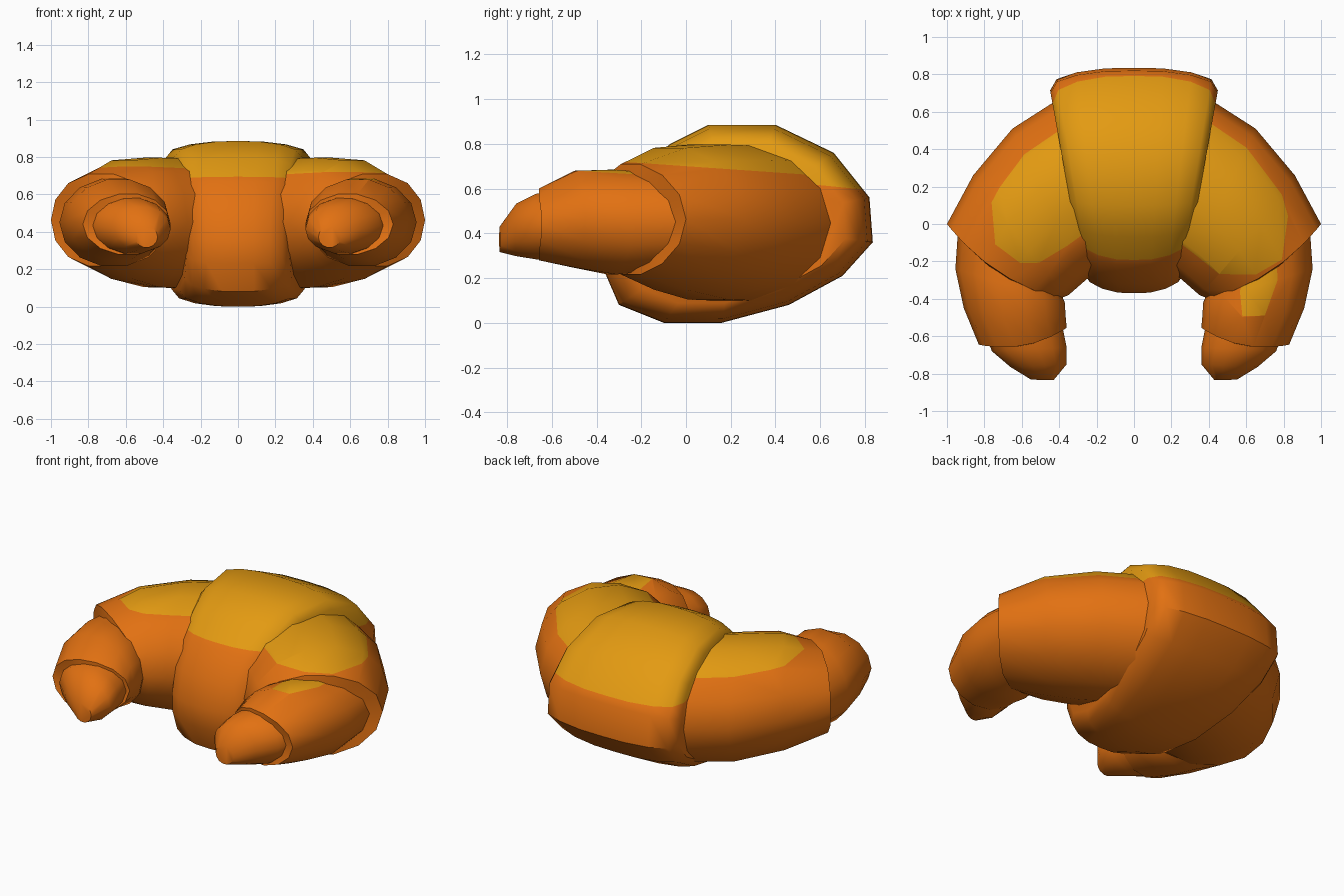
import bpy, bmesh, math
from mathutils import Vector

if "Cube" in bpy.data.objects:
    bpy.data.objects.remove(bpy.data.objects["Cube"])


def material(name, rgb):
    m = bpy.data.materials.new(name)
    m.diffuse_color = (*rgb, 1)
    m.use_nodes = True
    m.node_tree.nodes["Principled BSDF"].inputs["Base Color"].default_value = m.diffuse_color
    return m


CRUST = material("orange crust", (0.76, 0.165, 0.006))
GOLD = material("golden top", (0.77, 0.325, 0.006))


def loft(name, rings, gold=None):
    """Skin a list of point rings, cap both ends, colour above a sloping plane (z0, y slope)."""
    bm = bmesh.new()
    loops = [[bm.verts.new(p) for p in r] for r in rings]
    n = len(loops[0])
    for a, b in zip(loops, loops[1:]):
        for i in range(n):
            j = (i + 1) % n
            bm.faces.new((a[i], a[j], b[j], b[i]))
    bm.faces.new(loops[0])
    bm.faces.new(loops[-1])
    bmesh.ops.recalc_face_normals(bm, faces=bm.faces[:])
    if gold:
        z0, slope = gold
        normal = Vector((0, -slope, 1))
        origin = Vector((0, 0, z0))
        bmesh.ops.bisect_plane(bm, geom=bm.verts[:] + bm.edges[:] + bm.faces[:],
                               plane_co=origin, plane_no=normal)
        for f in bm.faces:
            f.material_index = int((f.calc_center_median() - origin).dot(normal) > 0)
    for f in bm.faces:
        f.smooth = True
    mesh = bpy.data.meshes.new(name)
    bm.to_mesh(mesh)
    bm.free()
    mesh.materials.append(CRUST)
    mesh.materials.append(GOLD)
    mesh.set_sharp_from_angle(angle=math.radians(42))
    ob = bpy.data.objects.new(name, mesh)
    bpy.context.collection.objects.link(ob)
    return ob


def ring(side, outer, inner, zlo, zhi, bulge=0.0, sides=14):
    """Upright oval from an outer to an inner point; bulge bows it forward."""
    o, i = Vector(outer), Vector(inner)
    c, h = (o + i) / 2, (o - i) / 2
    fwd = Vector((h.y, -h.x)).normalized()
    zc, rz = (zlo + zhi) / 2, (zhi - zlo) / 2
    pts = []
    for k in range(sides):
        a = 2 * math.pi * k / sides
        p = c + h * math.cos(a) + fwd * bulge * math.sin(a) ** 2
        pts.append((side * p.x, p.y, zc + rz * math.sin(a)))
    return pts


# Middle roll: side profile (y, z) swept across, wider at the back
profile = [(-0.365, 0.23), (-0.30, 0.08), (-0.10, 0.0), (0.16, 0.0), (0.46, 0.08),
           (0.70, 0.21), (0.835, 0.36), (0.82, 0.56), (0.66, 0.76), (0.40, 0.885),
           (0.10, 0.885), (-0.07, 0.80), (-0.22, 0.67), (-0.32, 0.52), (-0.37, 0.36)]
half = [(0, 1), (0.33, 0.995), (0.66, 0.96), (0.9, 0.9), (1.0, 0.8)]
stations = [(-t, s) for t, s in half[:0:-1]] + half
rings = []
for t, s in stations:
    r = []
    for y, z in profile:
        yy = 0.23 + (y - 0.23) * s
        r.append((t * (0.32 + 0.18 * yy), yy, 0.44 + (z - 0.44) * s))
    rings.append(r)
loft("middle_roll", rings, (0.675, -0.10))

# Shoulder, arm and tip rolls: (outer, inner, bottom, top, bulge)
shoulder = [((0.40, 0.67), (0.20, -0.25), 0.09, 0.80, 0),
            ((0.65, 0.51), (0.27, -0.31), 0.095, 0.805, 0),
            ((0.86, 0.26), (0.35, -0.38), 0.14, 0.79, 0.02),
            ((1.00, 0.00), (0.40, -0.40), 0.21, 0.715, 0.06),
            ((0.90, -0.08), (0.45, -0.38), 0.28, 0.62, 0.06)]
arm = [((0.94, -0.02), (0.42, -0.30), 0.23, 0.67, 0),
       ((0.955, -0.24), (0.37, -0.42), 0.21, 0.69, 0),
       ((0.91, -0.45), (0.365, -0.50), 0.24, 0.685, 0.02),
       ((0.83, -0.645), (0.36, -0.555), 0.275, 0.605, 0.05),
       ((0.75, -0.63), (0.42, -0.57), 0.32, 0.55, 0.05)]
tip = [((0.79, -0.60), (0.38, -0.56), 0.28, 0.59, 0),
       ((0.76, -0.68), (0.36, -0.66), 0.28, 0.58, 0),
       ((0.66, -0.765), (0.36, -0.75), 0.295, 0.535, 0),
       ((0.55, -0.832), (0.43, -0.835), 0.315, 0.43, 0)]
for side, label, z_gold, arm_gold in ((1, "right", 0.70, (0.65, -0.06)),
                                      (-1, "left", 0.735, None)):
    loft(label + "_shoulder_roll", [ring(side, *r) for r in shoulder], (z_gold, -0.07))
    loft(label + "_arm_roll", [ring(side, *r) for r in arm], arm_gold)
    loft(label + "_tip", [ring(side, *r) for r in tip])
